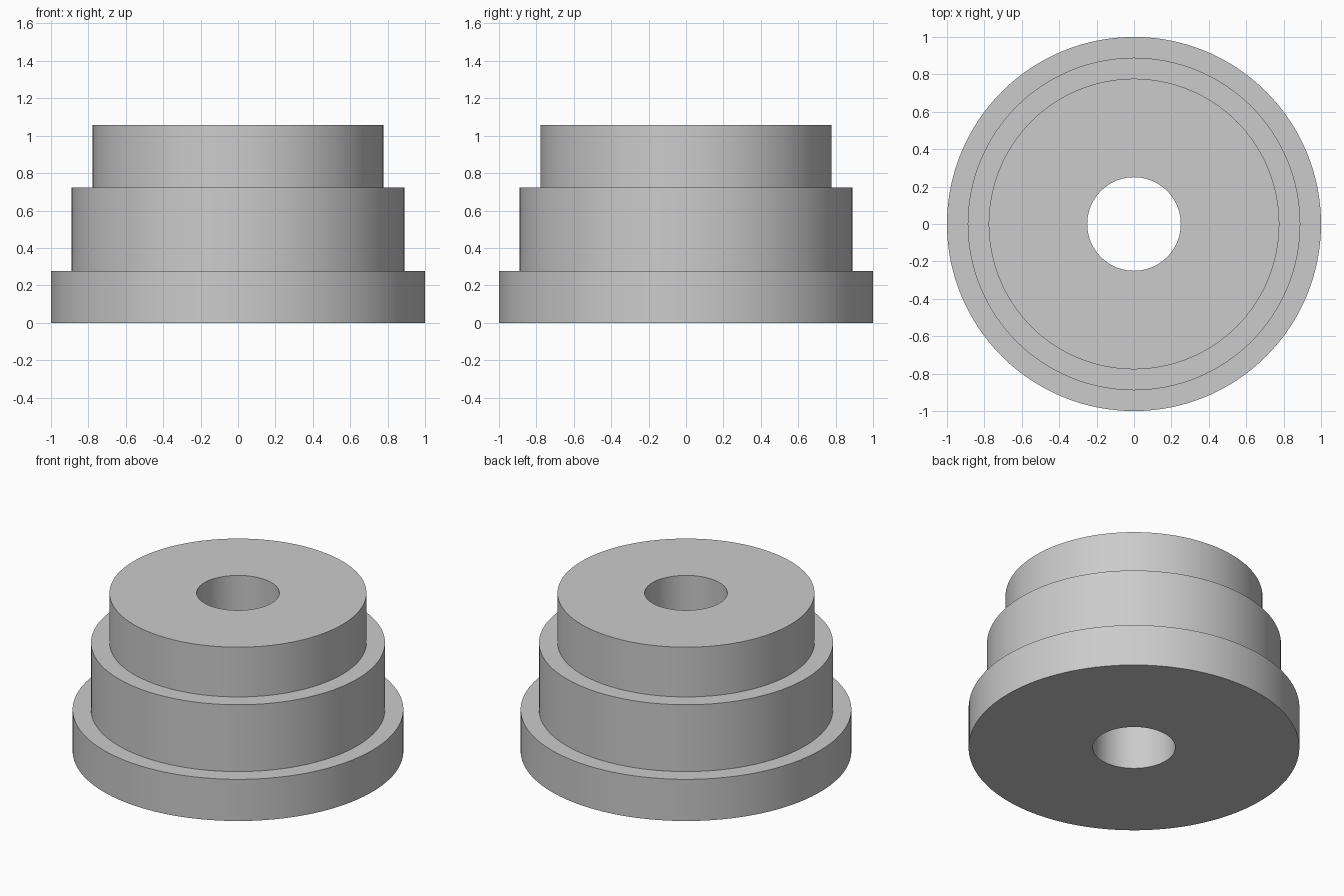
import bpy
import bmesh
from math import radians
from mathutils import Matrix, Vector

cube = bpy.data.objects.get("Cube")
if cube:
    bpy.data.objects.remove(cube, do_unlink=True)

SEGMENTS = 128
BORE = 0.25

# Plain grey finish
grey = bpy.data.materials.new("light grey")
grey.use_nodes = True
colour = (0.6, 0.6, 0.6, 1)
grey.diffuse_color = colour
grey.node_tree.nodes["Principled BSDF"].inputs["Base Color"].default_value = colour

# Half section of the stepped bushing: bore, base flange, middle step, top step
profile = [
    (BORE, 0), (1.0, 0),
    (1.0, 0.278), (0.889, 0.278),
    (0.889, 0.724), (0.777, 0.724),
    (0.777, 1.056), (BORE, 1.056),
]


def lathe(name, points, material):
    """Revolve a closed section around the z axis."""
    bm = bmesh.new()
    verts = [bm.verts.new((r, 0, z)) for r, z in points]
    edges = [bm.edges.new((a, b)) for a, b in zip(verts, verts[1:] + verts[:1])]
    bmesh.ops.spin(bm, geom=verts + edges, cent=(0, 0, 0), axis=(0, 0, 1),
                   angle=radians(360), steps=SEGMENTS, use_merge=True)
    bmesh.ops.remove_doubles(bm, verts=bm.verts, dist=0.0001)
    bmesh.ops.recalc_face_normals(bm, faces=bm.faces)
    mesh = bpy.data.meshes.new(name)
    bm.to_mesh(mesh)
    bm.free()
    mesh.materials.append(material)
    obj = bpy.data.objects.new(name, mesh)
    bpy.context.collection.objects.link(obj)
    return obj


bushing = lathe("stepped_bushing", profile, grey)

# Smooth round walls with crisp step edges
bpy.ops.object.select_all(action="DESELECT")
bushing.select_set(True)
bpy.context.view_layer.objects.active = bushing
bpy.ops.object.shade_smooth_by_angle(angle=radians(30))
